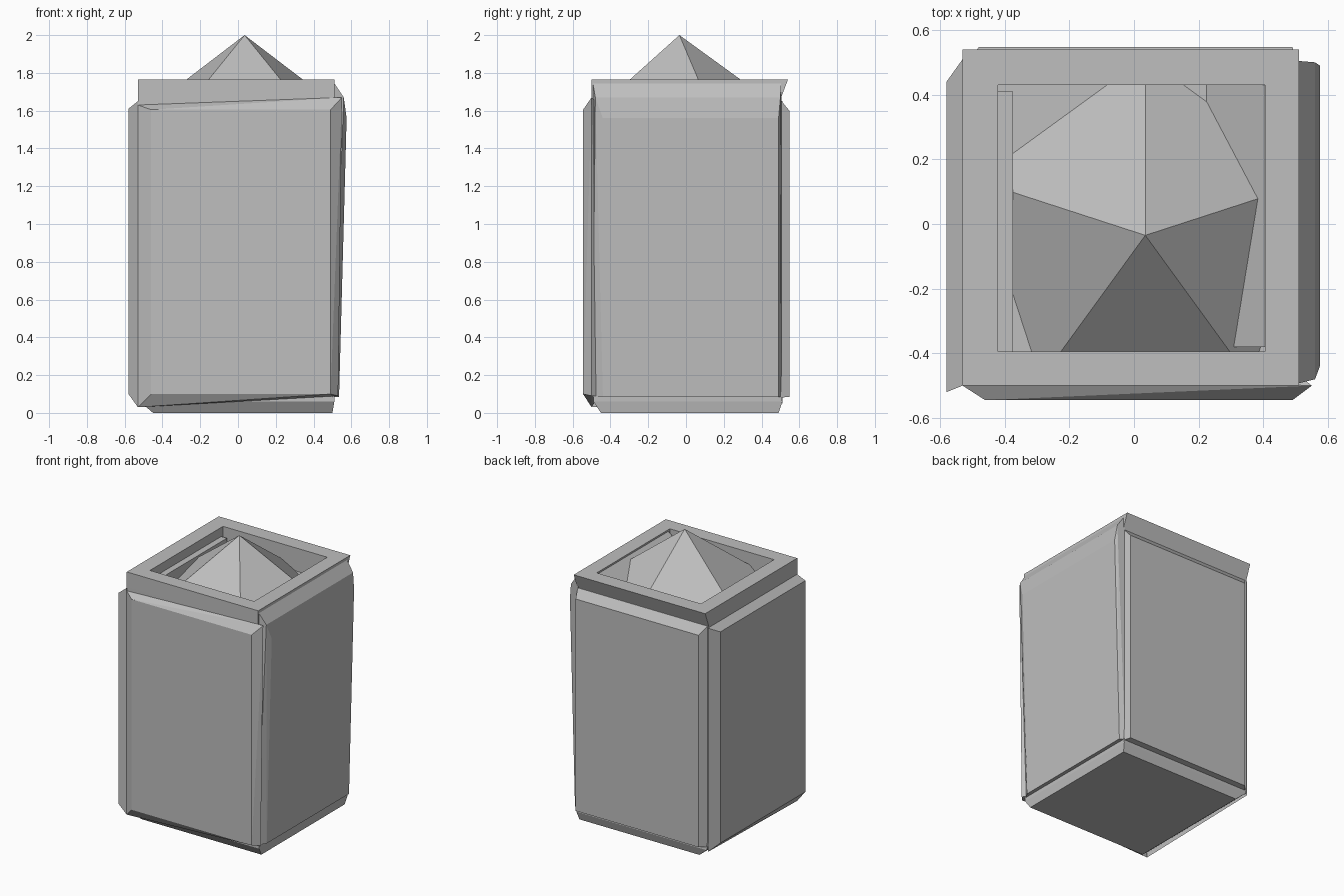
import bpy, bmesh, math

if "Cube" in bpy.data.objects:
    bpy.data.objects.remove(bpy.data.objects["Cube"])

stone = bpy.data.materials.new("grey stone")
stone.diffuse_color = (0.52, 0.52, 0.52, 1)
stone.use_nodes = True
stone.node_tree.nodes["Principled BSDF"].inputs["Base Color"].default_value = stone.diffuse_color


def finish(name, bm):
    bmesh.ops.recalc_face_normals(bm, faces=bm.faces)
    mesh = bpy.data.meshes.new(name)
    bm.to_mesh(mesh)
    bm.free()
    mesh.materials.append(stone)
    obj = bpy.data.objects.new(name, mesh)
    bpy.context.collection.objects.link(obj)
    return obj


def loft(name, rings):
    """Stack rectangles (x0, x1, y0, y1, z) into one closed solid."""
    bm = bmesh.new()
    loops = [[bm.verts.new(p) for p in ((a, c, z), (b, c, z), (b, d, z), (a, d, z))]
             for a, b, c, d, z in rings]
    for lo, hi in zip(loops, loops[1:]):
        for i in range(4):
            j = (i + 1) % 4
            bm.faces.new((lo[i], lo[j], hi[j], hi[i]))
    bm.faces.new(loops[0])
    bm.faces.new(loops[-1])
    return finish(name, bm)


def hull(name, points):
    bm = bmesh.new()
    for p in points:
        bm.verts.new(p)
    res = bmesh.ops.convex_hull(bm, input=bm.verts)
    loose = [v for v in bm.verts if not v.link_faces]
    bmesh.ops.delete(bm, geom=loose, context='VERTS')
    bmesh.ops.dissolve_limit(bm, angle_limit=0.01, verts=bm.verts, edges=bm.edges)
    return finish(name, bm)


# hollow body with chamfered foot and slightly flared rim
loft("body_and_rim", [
    (-0.45, 0.50, -0.45, 0.49, 0.0),
    (-0.52, 0.51, -0.49, 0.51, 0.06),
    (-0.53, 0.51, -0.49, 0.50, 0.12),
    (-0.53, 0.51, -0.50, 0.50, 1.66),
    (-0.53, 0.51, -0.50, 0.54, 1.765),
    (-0.42, 0.405, -0.395, 0.43, 1.765),
    (-0.42, 0.405, -0.395, 0.43, 1.60),
])

# front panel, bevelled towards the body
hull("front_panel",
     [(x, -0.545, z) for x in (-0.46, 0.49) for z in (0.10, 1.605)] +
     [(-0.53, -0.50, 0.03), (-0.53, -0.50, 1.63), (0.53, -0.50, 0.09), (0.55, -0.50, 1.67)] +
     [(x, -0.46, z) for x in (-0.50, 0.50) for z in (0.09, 1.63)])

# back panel
hull("back_panel",
     [(x, 0.547, z) for x in (-0.48, 0.49) for z in (0.085, 1.60)] +
     [(x, 0.49, z) for x in (-0.53, 0.51) for z in (0.08, 1.67)])

# left panel
hull("left_panel",
     [(-0.58, y, z) for y in (-0.52, 0.44) for z in (0.10, 1.61)] +
     [(-0.53, y, z) for y, z in ((-0.50, 0.03), (-0.50, 1.65), (0.51, 0.05), (0.51, 1.65))])

# right panel, leaning outwards at the top
hull("right_panel",
     [(0.575, y, 1.56) for y in (-0.44, 0.49)] +
     [(0.535, y, 0.085) for y in (-0.44, 0.49)] +
     [(0.56, y, 1.67) for y in (-0.48, 0.50)] +
     [(0.50, y, z) for y in (-0.495, 0.505) for z in (0.085, 1.76)])

# inner ledge on the left and inner slope on the right
loft("inner_ledge", [(-0.425, -0.375, -0.40, 0.41, 1.58),
                     (-0.425, -0.375, -0.40, 0.41, 1.70)])
hull("inner_slope",
     [(x, y, z) for y in (-0.38, 0.435)
      for x, z in ((0.225, 1.59), (0.225, 1.60), (0.41, 1.757), (0.41, 1.59))])

# five sided peak rising out of the opening
bm = bmesh.new()
apex = bm.verts.new((0.035, -0.035, 2.0))
ring = [bm.verts.new((0.035 + 0.555 * math.cos(a), -0.035 + 0.555 * math.sin(a), 1.597))
        for a in (math.radians(18 + 72 * i) for i in range(5))]
for i in range(5):
    bm.faces.new((ring[i], ring[(i + 1) % 5], apex))
bm.faces.new(ring[::-1])
finish("peak", bm)
